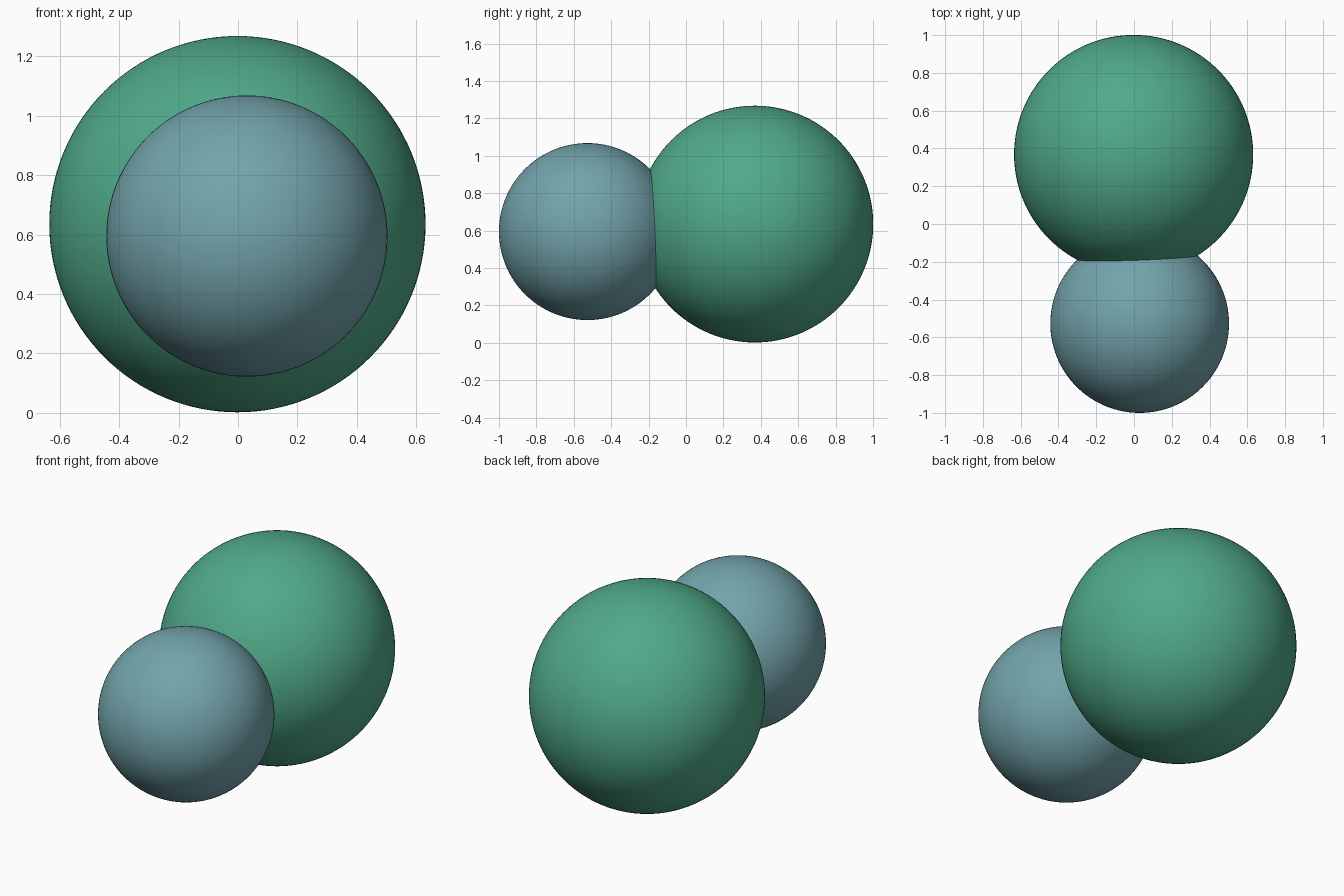
import bpy

if "Cube" in bpy.data.objects:
    bpy.data.objects.remove(bpy.data.objects["Cube"])


def atom(name, centre, radius, colour):
    """One smooth coloured ball of the space-filling molecule."""
    bpy.ops.mesh.primitive_uv_sphere_add(
        segments=128, ring_count=64, radius=radius, location=centre)
    ball = bpy.context.object
    ball.name = name
    bpy.ops.object.shade_smooth()
    mat = bpy.data.materials.new(name + "_colour")
    mat.diffuse_color = (*colour, 1.0)
    mat.use_nodes = True
    mat.node_tree.nodes["Principled BSDF"].inputs["Base Color"].default_value = mat.diffuse_color
    ball.data.materials.append(mat)
    return ball


# Large green atom at the back
atom("large_atom", (-0.002, 0.368, 0.635), 0.633, (0.08, 0.40, 0.25))

# Small blue-grey atom at the front, overlapping the large one
atom("small_atom", (0.03, -0.527, 0.595), 0.473, (0.17, 0.37, 0.41))
